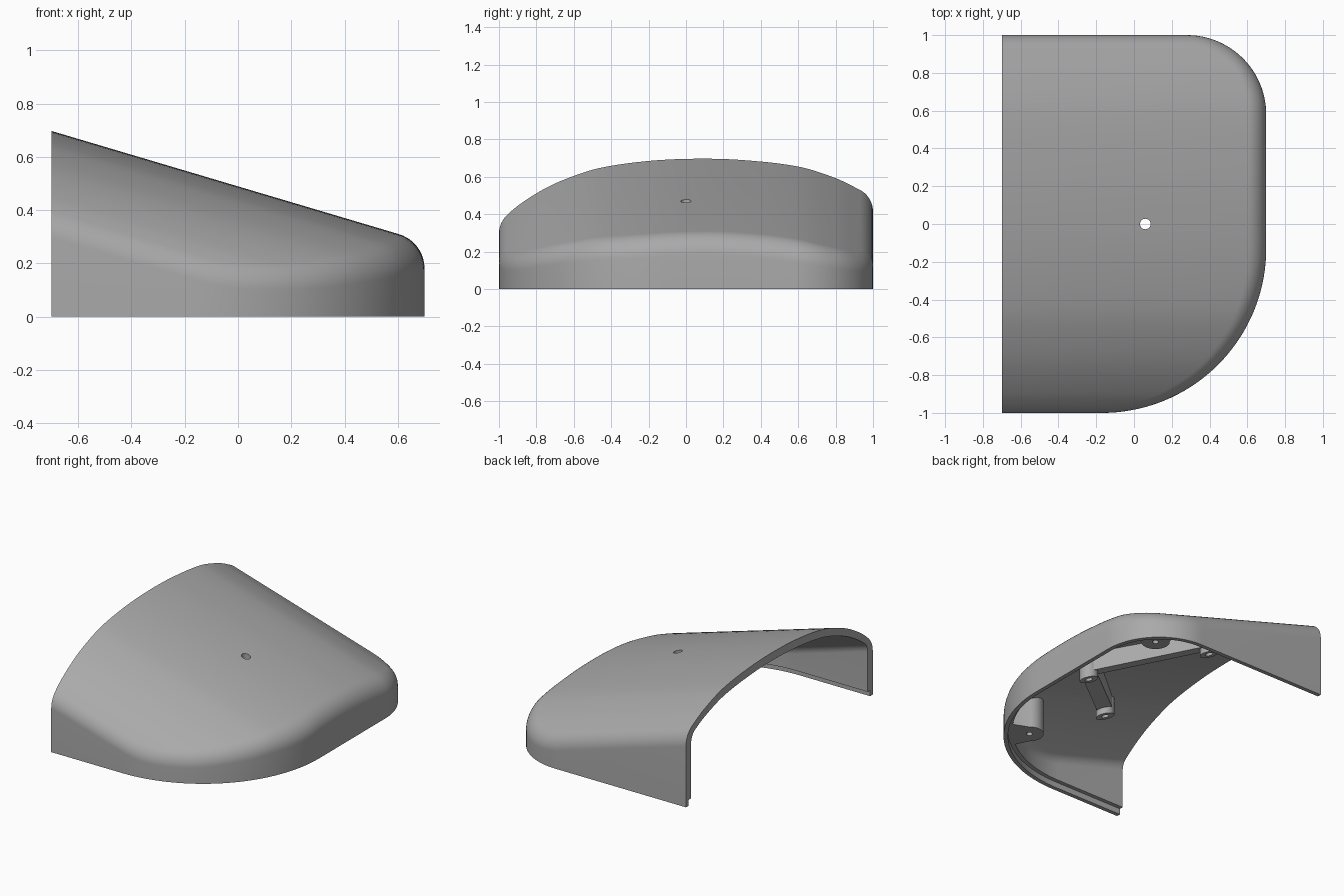
import bpy, bmesh, math
from mathutils import Vector

cube = bpy.data.objects.get("Cube")
if cube:
    bpy.data.objects.remove(cube, do_unlink=True)

grey = bpy.data.materials.new("grey_plastic")
grey.use_nodes = True
grey.diffuse_color = (0.4, 0.4, 0.4, 1)
grey.node_tree.nodes["Principled BSDF"].inputs["Base Color"].default_value = grey.diffuse_color

BACK, SLOPE, WALL, LIP, LIP_H = -0.7, 0.297, 0.055, 0.028, 0.04

# Roof cross-section across y at the open end; it falls at a constant slope along x
ARCH = [(-1, .355), (-.9, .445), (-.75, .54), (-.6, .605), (-.45, .65), (-.2, .685),
        (.05, .697), (.3, .69), (.6, .655), (.8, .593), (.93, .53), (1, .49)]


def tangent(i):
    a, b = ARCH[max(i - 1, 0)], ARCH[min(i + 1, len(ARCH) - 1)]
    return (b[1] - a[1]) / (b[0] - a[0])


def roof(x, y):
    y = max(-1, min(1, y))
    i = max(k for k in range(len(ARCH) - 1) if ARCH[k][0] <= y)
    (y0, z0), (y1, z1) = ARCH[i], ARCH[i + 1]
    h = y1 - y0
    t = (y - y0) / h
    z = (z0 * (1 + 2 * t) * (1 - t) ** 2 + z1 * t * t * (3 - 2 * t)
         + h * t * (1 - t) * (tangent(i) * (1 - t) - tangent(i + 1) * t))
    return z - SLOPE * (x - BACK)


def finish(bm, name):
    bmesh.ops.recalc_face_normals(bm, faces=bm.faces)
    mesh = bpy.data.meshes.new(name)
    bm.to_mesh(mesh)
    bm.free()
    mesh.materials.append(grey)
    obj = bpy.data.objects.new(name, mesh)
    bpy.context.collection.objects.link(obj)
    return obj


def smooth(obj):
    bpy.ops.object.select_all(action='DESELECT')
    obj.select_set(True)
    bpy.context.view_layer.objects.active = obj
    bpy.ops.object.shade_smooth_by_angle(angle=math.radians(32))


# Plan outline with outward normals: wide front corner, tighter back corner
def corner(cx, cy, r, a0, a1, n):
    angles = [math.radians(a0 + (a1 - a0) * i / n) for i in range(n + 1)]
    return [(Vector((cx + r * math.cos(a), cy + r * math.sin(a))),
             Vector((math.cos(a), math.sin(a)))) for a in angles]


outline = [(Vector((BACK, -1)), Vector((0, -1)))]
outline += corner(-.17, -.13, .87, -90, 0, 36)
outline += [(Vector((.7, -.13 + .71 * i / 16)), Vector((1, 0))) for i in range(1, 16)]
outline += corner(.28, .58, .42, 0, 90, 24)
outline += [(Vector((BACK, 1)), Vector((0, 1)))]


# Rounded wall-to-roof edge, then a straight run to the open end
def skin(p, n, inset, radius, steps=10):
    w = p - n * inset
    inner = w - n * .02
    fall = (roof(*inner) - roof(*w)) / .02
    a = math.atan(fall)
    length = radius * math.tan((math.pi / 2 - a) / 2)
    pts = []
    for k in range(steps + 1):
        t = (math.pi / 2 - a) * k / steps
        d = radius * (1 - math.cos(t))
        q = w - n * d
        z = roof(*q) - d * fall - length + radius * math.sin(t) - inset
        pts.append((q.x, q.y, z))
    x, y, z = pts[-1]
    pts.append((BACK, y, z + SLOPE * (x - BACK)))
    return pts


def section(p, n):
    m, w = p - n * LIP, p - n * WALL
    lip = [(w.x, w.y, LIP_H), (m.x, m.y, LIP_H), (m.x, m.y, 0), (p.x, p.y, 0)]
    return skin(p, n, WALL, .09)[::-1] + lip + skin(p, n, 0, .134)


bm = bmesh.new()
rows = [[bm.verts.new(c) for c in section(p, n)] for p, n in outline]
for r0, r1 in zip(rows, rows[1:]):
    for j in range(len(r0)):
        k = (j + 1) % len(r0)
        bm.faces.new((r0[j], r0[k], r1[k], r1[j]))
for end in (rows[0], rows[-1]):
    bm.faces.new(end)
bmesh.ops.remove_doubles(bm, verts=bm.verts, dist=.0002)
bmesh.ops.dissolve_degenerate(bm, edges=bm.edges, dist=.0002)
shell = finish(bm, "cover_shell")

# Small hole through the roof
bpy.ops.mesh.primitive_cylinder_add(vertices=32, radius=.028, depth=.4, location=(.06, 0, .46))
cutter = bpy.context.object
cutter.hide_render = True
cut = shell.modifiers.new("roof_hole", 'BOOLEAN')
cut.object = cutter
cut.solver = 'EXACT'
bpy.ops.object.select_all(action='DESELECT')
shell.select_set(True)
bpy.context.view_layer.objects.active = shell
bpy.ops.object.modifier_apply(modifier=cut.name)
bpy.data.objects.remove(cutter, do_unlink=True)
smooth(shell)


# Solid hanging from the roof, with an optional blind screw hole
def hanging(name, plan, bottom, hole=None, radius=.02, sunk=.045):
    bm = bmesh.new()
    n = len(plan)
    low = [bm.verts.new((x, y, bottom(x, y))) for x, y in plan]
    top = [bm.verts.new((x, y, roof(x, y) - sunk)) for x, y in plan]
    for i in range(n):
        j = (i + 1) % n
        bm.faces.new((low[i], low[j], top[j], top[i]))
    bm.faces.new(top)
    if hole:
        rim, deep = [], []
        for i in range(24):
            a = math.tau * i / 24
            x, y = hole[0] + radius * math.cos(a), hole[1] + radius * math.sin(a)
            rim.append(bm.verts.new((x, y, bottom(x, y))))
            deep.append(bm.verts.new((x, y, bottom(x, y) + .08)))
        for i in range(24):
            j = (i + 1) % 24
            bm.faces.new((rim[i], rim[j], deep[j], deep[i]))
        bm.faces.new(deep)
        edges = [bm.edges.get((loop[i - 1], loop[i])) for loop in (low, rim) for i in range(len(loop))]
        bmesh.ops.triangle_fill(bm, use_beauty=True, edges=edges)
    else:
        bm.faces.new(low)
    smooth(finish(bm, name))


# Corner screw posts, flared into the wall
for name, c, centre, r in (("front_corner_post", (.346, -.615), (-.17, -.13), .87),
                           ("back_corner_post", (.483, .787), (.28, .58), .42)):
    c, centre = Vector(c), Vector(centre)
    out = (c - centre).normalized()
    side = Vector((-out.y, out.x))
    reach = r - .04 - (c - centre).length
    plan = [c + side * .09 * math.cos(math.radians(a)) - out * .09 * math.sin(math.radians(a))
            for a in range(0, 181, 10)]
    plan += [c - side * .13 + out * reach * .85, c + out * reach, c + side * .13 + out * reach * .85]
    hanging(name, plan, lambda x, y: LIP_H, c, sunk=.055)


# Three inner mounts on a plane parallel to the roof slope, joined by two bars
def mount_plane(x, y):
    return .154 - SLOPE * (x - .372)


apex = Vector((.372, 0))
mounts = {"apex_mount": apex, "front_mount": Vector((-.19, -.51)), "back_mount": Vector((-.19, .51))}
for name, c in mounts.items():
    ring = [c + .058 * Vector((math.cos(a), math.sin(a))) for a in
            (math.tau * i / 28 for i in range(28))]
    hanging(name, ring, mount_plane, c, .024)
for name in ("front_mount", "back_mount"):
    span = mounts[name] - apex
    side = Vector((-span.y, span.x)).normalized() * .048
    steps = [apex + span * i / 10 for i in range(11)]
    plan = [p + side for p in steps] + [p - side for p in reversed(steps)]
    hanging(name.replace("mount", "bar"), plan, lambda x, y: mount_plane(x, y) + .045)
